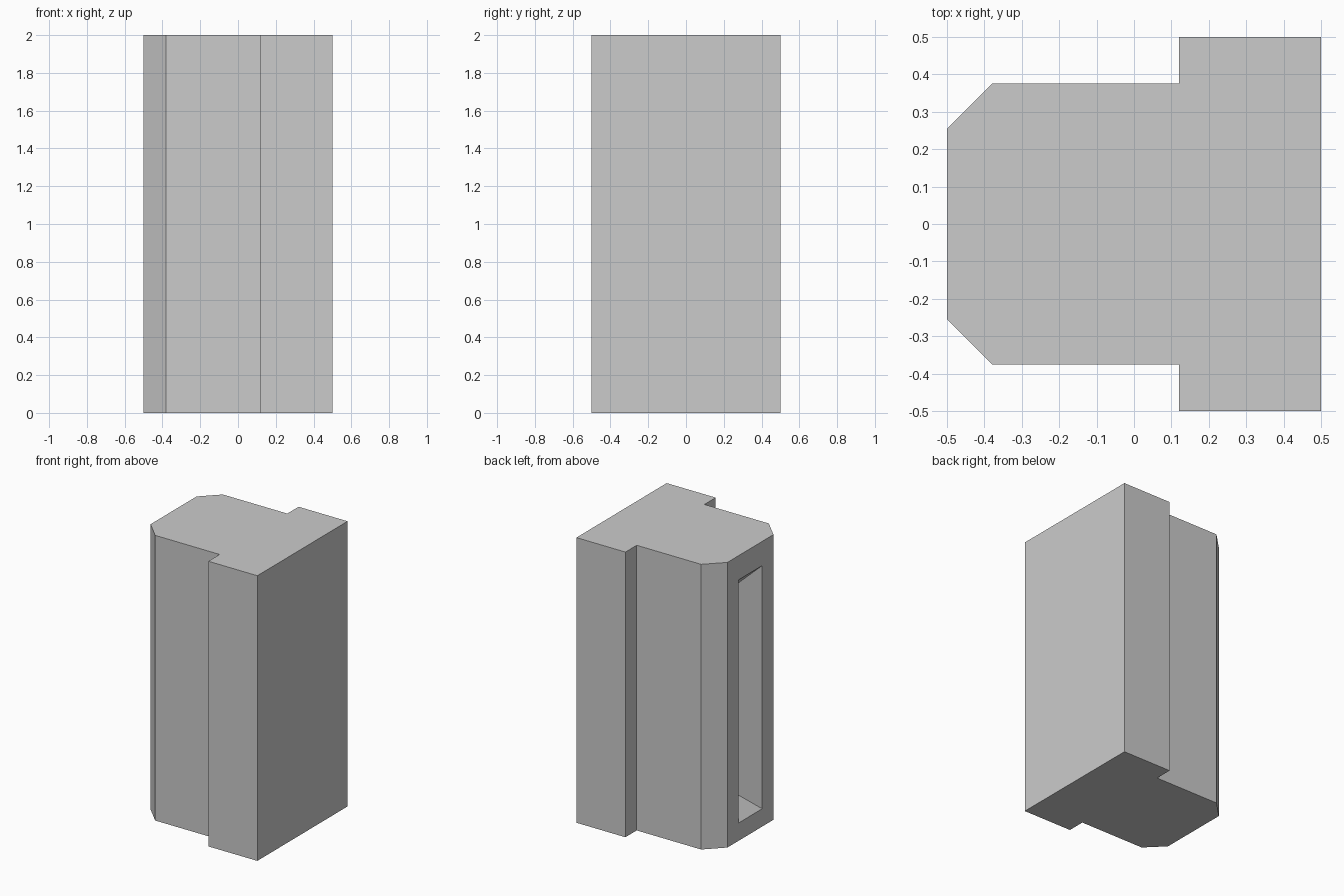
import bpy, bmesh

if "Cube" in bpy.data.objects:
    bpy.data.objects.remove(bpy.data.objects["Cube"])

HEIGHT = 2.0

# Half of the plan outline; the other half is mirrored across y = 0
half = [(-0.5, 0.255), (-0.38, 0.375), (0.12, 0.375), (0.12, 0.5), (0.5, 0.5)]
outline = half + [(x, -y) for x, y in reversed(half)]

bm = bmesh.new()
base = bm.faces.new([bm.verts.new((x, y, 0)) for x, y in outline])

# Pillar body
top = bmesh.ops.extrude_face_region(bm, geom=[base])["geom"]
bmesh.ops.translate(bm, vec=(0, 0, HEIGHT),
                    verts=[v for v in top if isinstance(v, bmesh.types.BMVert)])
bm.faces.ensure_lookup_table()
bmesh.ops.recalc_face_normals(bm, faces=bm.faces)


def inset_rect(face, x, half_w, z0, z1):
    """Inset a wall face and place the new inner face as a rectangle."""
    bmesh.ops.inset_individual(bm, faces=[face], thickness=0.01)
    mid = face.calc_center_median().z
    for v in face.verts:
        v.co = (x, half_w if v.co.y > 0 else -half_w, z1 if v.co.z > mid else z0)


# Tall recess in the left wall, with 45 degree sloping sides
wall = min(bm.faces, key=lambda f: f.calc_center_median().x)
DEPTH = 0.12
inset_rect(wall, -0.5, 0.13, 0.125, 1.83)
inset_rect(wall, -0.5 + DEPTH, 0.13 - DEPTH, 0.125 + DEPTH, 1.83 - DEPTH)

bmesh.ops.recalc_face_normals(bm, faces=bm.faces)
mesh = bpy.data.meshes.new("pillar_block")
bm.to_mesh(mesh)
bm.free()
obj = bpy.data.objects.new("pillar_block", mesh)
bpy.context.collection.objects.link(obj)
